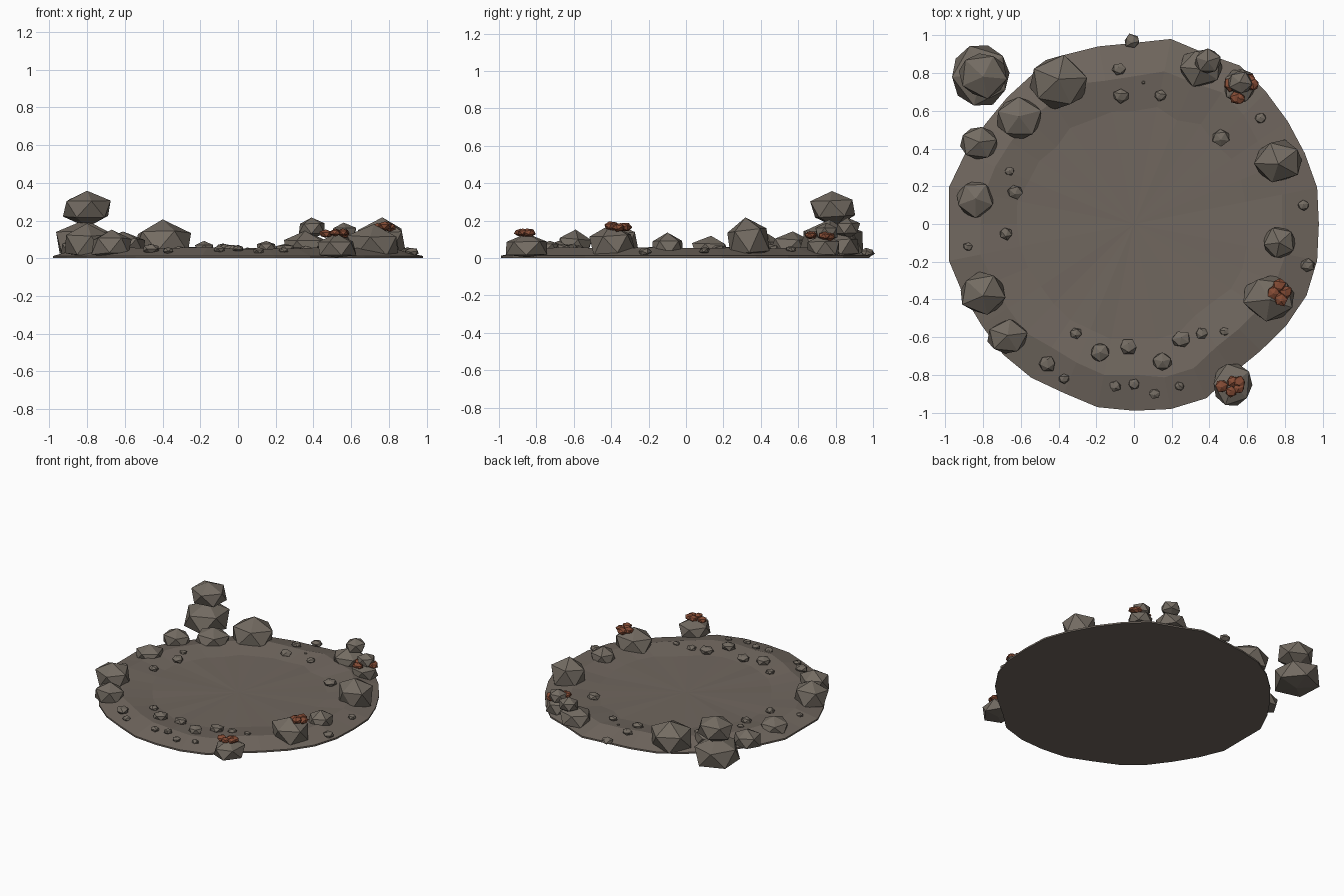
import bpy, bmesh, math, random
from mathutils import Matrix, Vector

random.seed(4)
default_cube = bpy.data.objects.get("Cube")
if default_cube:
    bpy.data.objects.remove(default_cube)


def material(name, colour):
    mat = bpy.data.materials.new(name)
    mat.use_nodes = True
    mat.diffuse_color = (*colour, 1)
    mat.node_tree.nodes["Principled BSDF"].inputs["Base Color"].default_value = (*colour, 1)
    return mat


earth = material("earth brown", (0.162, 0.135, 0.113))
stone = material("stone grey brown", (0.172, 0.148, 0.122))
rust = material("rust red", (0.235, 0.072, 0.036))


def finish(name, bm, mat):
    bmesh.ops.recalc_face_normals(bm, faces=bm.faces)
    mesh = bpy.data.meshes.new(name)
    bm.to_mesh(mesh)
    bm.free()
    mesh.materials.append(mat)
    obj = bpy.data.objects.new(name, mesh)
    bpy.context.collection.objects.link(obj)
    return obj


def lump(name, centre, size, mat, jitter=0.06, tilt=0.12):
    """Faceted stone, slightly irregular and never below the ground."""
    bm = bmesh.new()
    bmesh.ops.create_icosphere(bm, subdivisions=1, radius=1)
    turn = Matrix.Rotation(random.uniform(-tilt, tilt), 3, "X") @ Matrix.Rotation(random.uniform(0, math.tau), 3, "Z")
    for v in bm.verts:
        p = turn @ v.co * random.uniform(1 - jitter, 1 + jitter)
        v.co = Vector(centre) + Vector(a * b for a, b in zip(p, size))
        v.co.z = max(v.co.z, 0.004)
    return finish(name, bm, mat)


# Ground: shallow dish with a raised rim and an uneven outline
outline = [98, 99, 98, 98, 99, 101, 98, 100, 96, 96, 97, 96, 95, 95, 97, 100,
           98, 100, 98, 97, 98, 98, 97, 99, 99, 100, 100, 95, 95, 97, 99, 99]
COUNT = len(outline)
RIM, FLOOR = 0.8, 0.61
RIM_Z, FLOOR_Z, EDGE_Z = 0.055, 0.03, 0.012


def ground_height(r):
    if r > RIM:
        return RIM_Z + (EDGE_Z - RIM_Z) * (r - RIM) / (1 - RIM)
    return FLOOR_Z + (RIM_Z - FLOOR_Z) * max(0, r - FLOOR) / (RIM - FLOOR)


bm = bmesh.new()


def ring(radius, z, wobble=0.0, bump=0.0):
    verts = []
    for i in range(COUNT):
        a = math.tau * i / COUNT
        r = radius * outline[i] / 100 + random.uniform(-wobble, wobble)
        verts.append(bm.verts.new((r * math.cos(a), r * math.sin(a), z + random.uniform(-bump, bump))))
    return verts


rings = [ring(1, 0), ring(1, EDGE_Z), ring(RIM * 1.02, RIM_Z, 0.015, 0.005),
         ring(FLOOR * 1.02, FLOOR_Z, 0.015, 0.003)]
centre = bm.verts.new((0, 0, FLOOR_Z - 0.004))
bm.faces.new(reversed(rings[0]))
for i in range(COUNT):
    j = (i + 1) % COUNT
    for low, high in zip(rings, rings[1:]):
        bm.faces.new((low[i], low[j], high[j], high[i]))
    bm.faces.new((rings[-1][i], rings[-1][j], centre))
finish("ground", bm, earth)

# Boulders: x, y, half width, half depth, peak height, base height
boulders = {
    "tower_base": (-.81, .79, .16, .165, .21, 0),
    "tower_top": (-.80, .79, .13, .12, .36, .2),
    "boulder_back": (-.40, .75, .15, .137, .2, 0),
    "boulder_back_right": (-.61, .56, .12, .11, .145, 0),
    "boulder_right_a": (-.82, .43, .1, .09, .13, 0),
    "boulder_right_b": (-.84, .13, .1, .1, .115, 0),
    "boulder_right_c": (-.80, -.37, .125, .11, .19, 0),
    "boulder_front_right": (-.67, -.6, .105, .09, .15, 0),
    "boulder_front_left": (.52, -.85, .105, .12, .13, 0),
    "boulder_left_a": (.72, -.39, .14, .12, .18, 0),
    "boulder_left_b": (.77, -.1, .085, .085, .135, 0),
    "boulder_left_c": (.765, .33, .125, .113, .22, 0),
    "stack_base_a": (.355, .83, .115, .1, .145, 0),
    "stack_top_a": (.39, .865, .07, .065, .215, .12),
    "stack_base_b": (.56, .735, .09, .09, .13, 0),
    "stack_top_b": (.56, .75, .065, .06, .19, .1),
}
for name, (x, y, rx, ry, peak, base) in boulders.items():
    half = 0.6 * (peak - base)
    lump(name, (x, y, peak - half), (rx * 1.1, ry * 1.1, half), stone)

# Pebbles: x, y, half width, resting on the slope
pebbles = [(-.01, .97, .04), (-.08, .82, .035), (-.07, .68, .04), (.14, .68, .03), (.05, .75, .01),
           (.46, .46, .046), (.67, .56, .03), (.9, .1, .03), (.92, -.22, .038), (-.66, .28, .025),
           (-.63, .17, .04), (-.68, -.05, .034), (-.88, -.12, .025), (-.31, -.58, .032),
           (-.18, -.68, .054), (-.03, -.65, .045), (.15, -.73, .05), (.25, -.61, .048),
           (.36, -.58, .032), (.48, -.57, .025), (-.46, -.74, .045), (-.37, -.82, .027),
           (-.1, -.86, .03), (0, -.85, .03), (.11, -.9, .028), (.24, -.86, .025)]
for x, y, r in pebbles:
    z = ground_height(math.hypot(x, y)) + r * 0.25
    lump("pebble", (x, y, z), (r * 1.1, r, r * 0.65), stone, 0.1, 0.5)

# Rust-coloured growths clustered on three of the boulders
clusters = {
    "growth_left": (.77, -.37, .168, [(0, .045), (-.03, .005), (.035, .01), (.01, -.03)]),
    "growth_front": (.525, -.86, .132, [(-.06, 0), (0, .025), (.03, -.01), (-.01, -.03), (.03, .02)]),
    "growth_back": (.57, .73, .12, [(-.03, -.06), (.04, .035), (.06, .01), (-.01, -.065), (-.055, .01)]),
}
for name, (x, y, z, offsets) in clusters.items():
    for dx, dy in offsets:
        r = random.uniform(.03, .04)
        lump(name, (x + dx, y + dy, z + random.uniform(-.006, .006)), (r, r, r * .65), rust, 0.08, 0.6)
